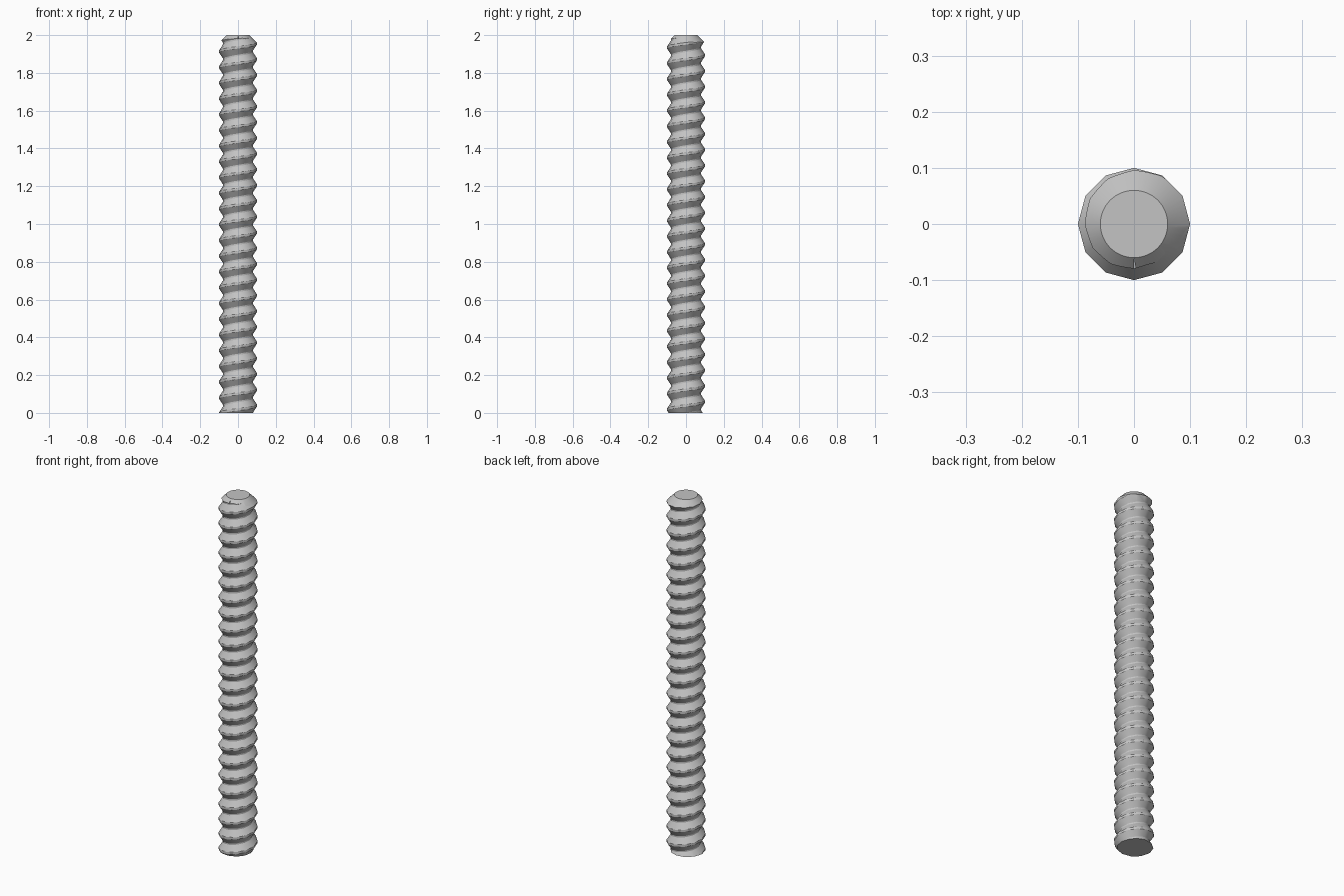
import bpy
import bmesh
from math import cos, sin, pi

if "Cube" in bpy.data.objects:
    bpy.data.objects.remove(bpy.data.objects["Cube"])

LENGTH = 2.0
TURNS = 24
PITCH = LENGTH / TURNS
SIDES = 12
CREST_R, ROOT_R = 0.1, 0.079
CREST, FLANK = 0.012, 0.032
PHASE = -PITCH / 2 - 0.003

steel = bpy.data.materials.new("steel grey")
steel.use_nodes = True
grey = (0.55, 0.55, 0.55, 1)
steel.diffuse_color = grey
steel.node_tree.nodes["Principled BSDF"].inputs["Base Color"].default_value = grey


def finish(bm, name):
    bmesh.ops.triangulate(bm, faces=[f for f in bm.faces if len(f.verts) == 4])
    bmesh.ops.recalc_face_normals(bm, faces=bm.faces)
    mesh = bpy.data.meshes.new(name)
    bm.to_mesh(mesh)
    bm.free()
    mesh.materials.append(steel)
    obj = bpy.data.objects.new(name, mesh)
    bpy.context.collection.objects.link(obj)
    return obj


# Thread: one tooth profile wound as a right-handed helix, overlong at both ends
tooth = [(-CREST / 2, CREST_R), (CREST / 2, CREST_R),
         (CREST / 2 + FLANK, ROOT_R), (PITCH - CREST / 2 - FLANK, ROOT_R)]
bm = bmesh.new()
columns = []
for j in range(SIDES):
    a = 2 * pi * j / SIDES
    columns.append([
        bm.verts.new((r * cos(a), r * sin(a), PITCH * (k + j / SIDES) + dz + PHASE))
        for k in range(-2, TURNS + 4) for dz, r in tooth])
for j in range(SIDES):
    here = columns[j]
    there = columns[j + 1] if j + 1 < SIDES else columns[0][len(tooth):]
    for i in range(len(there) - 1):
        bm.faces.new((here[i], there[i], there[i + 1], here[i + 1]))

# Close the overlong ends with fans
low = bm.verts.new((0, 0, -0.6))
high = bm.verts.new((0, 0, LENGTH + 0.8))
for e in [e for e in bm.edges if e.is_boundary]:
    u, v = e.verts
    bm.faces.new((u, v, low if u.co.z < 1 else high))
rod = finish(bm, "threaded_rod")

# Trimming body: flat base and chamfered tip
bm = bmesh.new()
rings = []
for r, z in [(0.16, 0), (0.16, LENGTH - 0.1), (0.06, LENGTH)]:
    rings.append([bm.verts.new((r * cos(2 * pi * i / 64), r * sin(2 * pi * i / 64), z))
                  for i in range(64)])
for a, b in zip(rings, rings[1:]):
    for i in range(64):
        n = (i + 1) % 64
        bm.faces.new((a[i], a[n], b[n], b[i]))
bm.faces.new(rings[0])
bm.faces.new(rings[-1])
trim = finish(bm, "trim_body")
trim.hide_render = True

# Trim the rod to length, then drop the helper
cut = rod.modifiers.new("trim", 'BOOLEAN')
cut.operation = 'INTERSECT'
cut.solver = 'EXACT'
cut.object = trim
bpy.ops.object.select_all(action='DESELECT')
bpy.context.view_layer.objects.active = rod
rod.select_set(True)
bpy.ops.object.modifier_apply(modifier=cut.name)
bpy.data.objects.remove(trim)
bpy.ops.object.shade_smooth_by_angle(angle=0.54)
